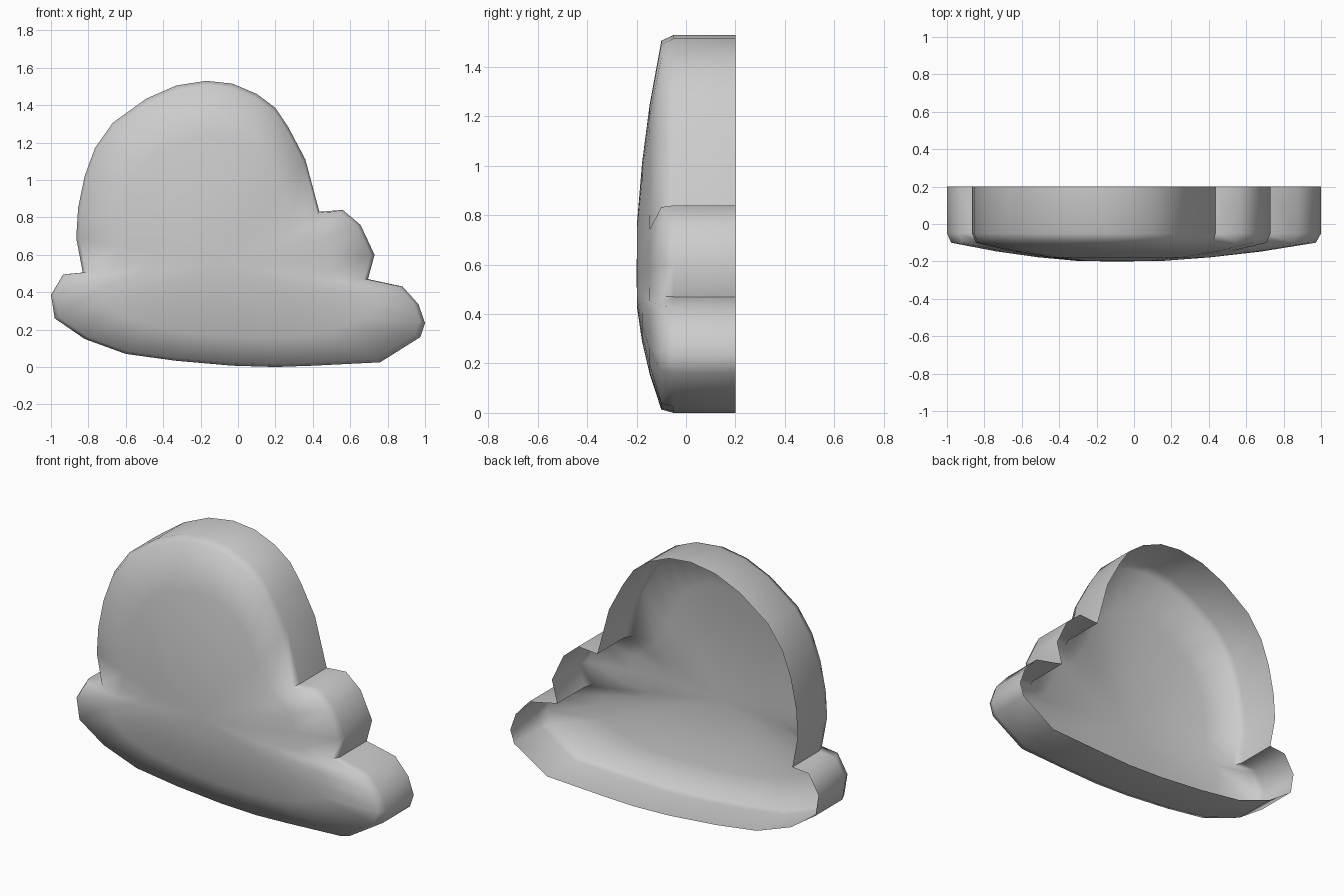
import bpy, bmesh, math

if "Cube" in bpy.data.objects:
    bpy.data.objects.remove(bpy.data.objects["Cube"])

# Cloud outline seen from the front (x, z), clockwise from the top
OUTLINE = [
    (-.17, 1.53), (-.03, 1.515), (.10, 1.46), (.20, 1.385), (.27, 1.28), (.36, 1.11),
    (.435, .83), (.56, .84), (.655, .76), (.73, .60), (.695, .47),
    (.88, .43), (.965, .335), (1.0, .235), (.975, .16), (.76, .025),
    (.40, .007), (.20, 0), (-.03, .007), (-.33, .033), (-.60, .07), (-.82, .15),
    (-.98, .26), (-1.0, .385), (-.935, .495), (-.83, .505),
    (-.865, .69), (-.855, .85), (-.82, 1.02), (-.765, 1.17), (-.67, 1.305),
    (-.49, 1.435), (-.33, 1.505),
]
CX, CZ = -.1, .55

# Rings from the open back to the domed front: (y, scale, smoothing passes)
RINGS = [(.2, 1, 0), (-.05, 1, 0), (-.1, .975, 0),
         (-.147, .72, 1), (-.178, .48, 2), (-.198, .23, 2)]


def ring_points(scale, passes):
    pts = OUTLINE
    n = len(pts)
    for _ in range(passes):
        pts = [tuple(.25 * pts[i - 1][k] + .5 * pts[i][k] + .25 * pts[(i + 1) % n][k]
                     for k in (0, 1)) for i in range(n)]
    return [(CX + (x - CX) * scale, CZ + (z - CZ) * scale) for x, z in pts]


# Open-backed shell
bm = bmesh.new()
loops = [[bm.verts.new((x, y, z)) for x, z in ring_points(s, p)] for y, s, p in RINGS]
n = len(OUTLINE)
for a, b in zip(loops, loops[1:]):
    for i in range(n):
        j = (i + 1) % n
        bm.faces.new((a[i], a[j], b[j], b[i]))

# Crown of the dome
crown = bm.verts.new((CX, -.2, CZ))
for i in range(n):
    bm.faces.new((loops[-1][i], loops[-1][(i + 1) % n], crown))

# Point the normals outwards (front faces -y)
bm.normal_update()
if crown.link_faces[0].normal.y > 0:
    bmesh.ops.reverse_faces(bm, faces=bm.faces[:])

mesh = bpy.data.meshes.new("cloud_shell")
bm.to_mesh(mesh)
bm.free()
cloud = bpy.data.objects.new("cloud_shell", mesh)
bpy.context.collection.objects.link(cloud)
bpy.context.view_layer.objects.active = cloud
cloud.select_set(True)
bpy.ops.object.shade_smooth_by_angle(angle=math.radians(62))
